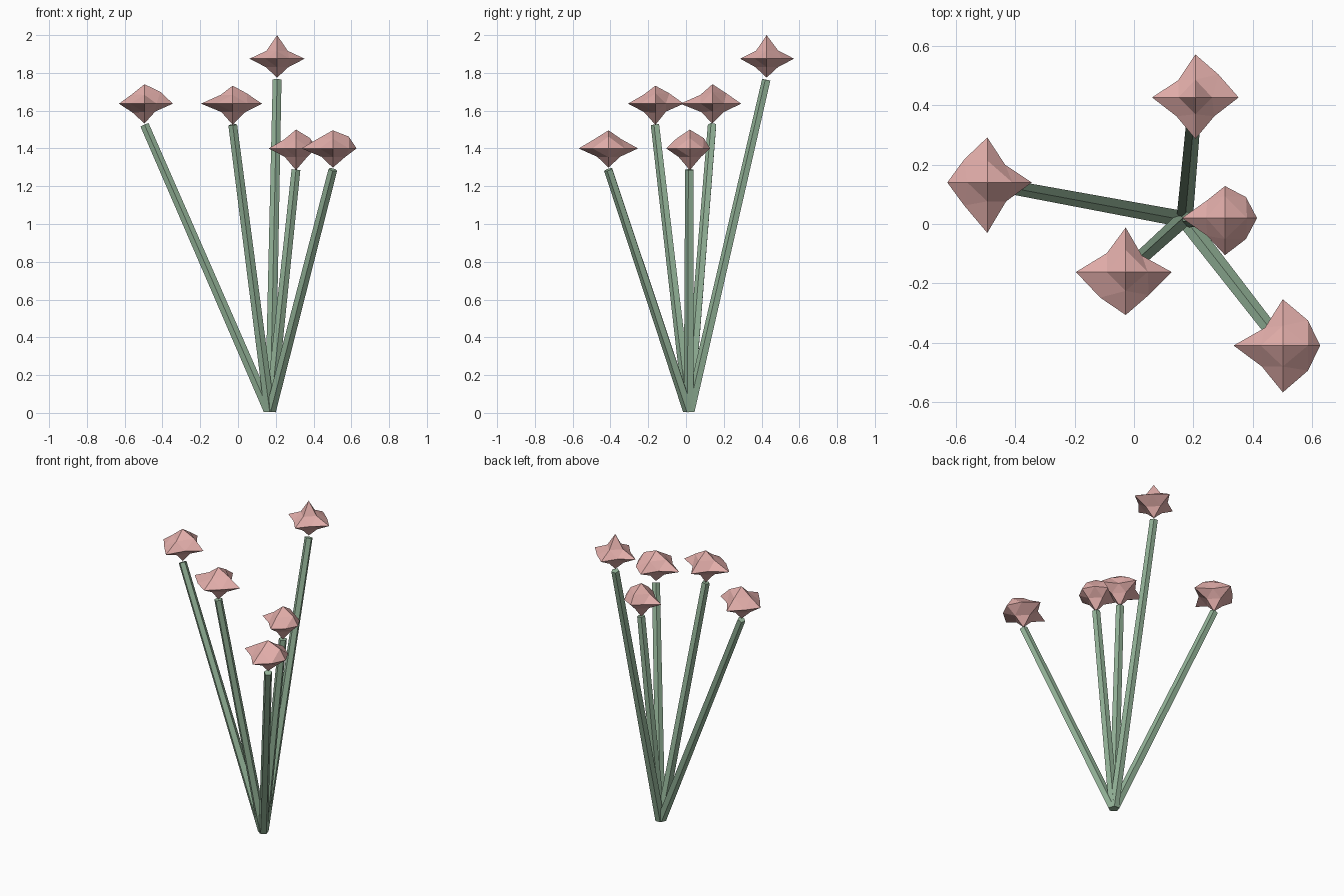
import bpy, bmesh, math
from mathutils import Vector

if "Cube" in bpy.data.objects:
    bpy.data.objects.remove(bpy.data.objects["Cube"])


def material(name, rgb):
    m = bpy.data.materials.new(name)
    m.diffuse_color = (*rgb, 1)
    m.use_nodes = True
    m.node_tree.nodes["Principled BSDF"].inputs["Base Color"].default_value = m.diffuse_color
    return m


GREEN = material("stem_green", (0.30, 0.46, 0.32))
PINK = material("bloom_pink", (0.76, 0.42, 0.40))


def finish(name, bm, mat):
    bmesh.ops.recalc_face_normals(bm, faces=bm.faces)
    me = bpy.data.meshes.new(name)
    bm.to_mesh(me)
    bm.free()
    me.materials.append(mat)
    ob = bpy.data.objects.new(name, me)
    bpy.context.collection.objects.link(ob)


# Tapered five-sided stem leaning from start to end
def stem(name, start, end, r0=0.029, r1=0.0245, sides=5):
    turn = Vector((0, 0, 1)).rotation_difference(end - start)
    bm = bmesh.new()
    rings = []
    for centre, r in ((start, r0), (end, r1)):
        ring = []
        for i in range(sides):
            a = math.tau * i / sides - math.pi / 2
            ring.append(bm.verts.new(centre + turn @ Vector((r * math.cos(a), r * math.sin(a), 0))))
        rings.append(ring)
    for i in range(sides):
        j = (i + 1) % sides
        bm.faces.new((rings[0][i], rings[0][j], rings[1][j], rings[1][i]))
    for ring in rings:
        bm.faces.new(ring)
    finish(name, bm, GREEN)


# Spiky bloom: an octahedron split once, with uneven corners and edge middles
def bloom(name, centre, tips, flat, upper, lower):
    bm = bmesh.new()

    def v(*co):
        return bm.verts.new(Vector(centre) + Vector(co))

    px, py, nx, ny, top, bottom = tips
    rim = [v(px, 0, 0), v(0, py, 0), v(-nx, 0, 0), v(0, -ny, 0)]
    s = math.sqrt(0.5)
    quarter = [(1, 0), (0, 1), (-1, 0), (0, -1)]
    diagonal = [(1, 1), (-1, 1), (-1, -1), (1, -1)]
    flats = [v(x * r * s, y * r * s, 0) for (x, y), r in zip(diagonal, flat)]
    for tip, mids, sign in ((top, upper, 1), (bottom, lower, -1)):
        pole = v(0, 0, sign * tip)
        m = [v(x * r * s, y * r * s, sign * r * 0.52) for (x, y), r in zip(quarter, mids)]
        for i in range(4):
            j = (i + 1) % 4
            bm.faces.new((pole, m[i], m[j]))
            bm.faces.new((m[i], rim[i], flats[i]))
            bm.faces.new((m[j], flats[i], rim[j]))
            bm.faces.new((m[i], flats[i], m[j]))
    finish(name, bm, PINK)


# centre, tips (+x +y -x -y up down), then edge middles: flat, upper, lower
FLOWERS = [
    ((0.207, 0.427, 1.875), (0.146, 0.145, 0.146, 0.14, 0.125, 0.10),
     (0.11, 0.082, 0.09, 0.09), (0.08, 0.085, 0.08, 0.08), (0.085, 0.085, 0.085, 0.085)),
    ((-0.495, 0.14, 1.637), (0.15, 0.152, 0.135, 0.17, 0.103, 0.105),
     (0.085, 0.11, 0.11, 0.09), (0.12, 0.105, 0.095, 0.09), (0.08, 0.085, 0.09, 0.085)),
    ((-0.028, -0.162, 1.637), (0.155, 0.15, 0.168, 0.145, 0.095, 0.112),
     (0.078, 0.09, 0.122, 0.11), (0.105, 0.105, 0.09, 0.09), (0.09, 0.08, 0.085, 0.085)),
    ((0.307, 0.02, 1.40), (0.108, 0.108, 0.145, 0.125, 0.10, 0.115),
     (0.10, 0.085, 0.085, 0.10), (0.105, 0.105, 0.09, 0.10), (0.085, 0.085, 0.085, 0.085)),
    ((0.502, -0.41, 1.40), (0.126, 0.156, 0.166, 0.158, 0.096, 0.102),
     (0.12, 0.085, 0.10, 0.12), (0.12, 0.095, 0.105, 0.10), (0.09, 0.085, 0.085, 0.085)),
]

for n, (c, tips, flat, upper, lower) in enumerate(FLOWERS, 1):
    bloom(f"bloom_{n}", c, tips, flat, upper, lower)
    end = Vector((c[0], c[1], c[2] - 0.112))
    root = Vector((0.17, 0.017, 0))
    lean = end - root
    start = root + lean * 0.012
    start.z = 0.029 * math.sin(Vector((0, 0, 1)).angle(lean)) + 0.003
    stem(f"stem_{n}", start, end)
